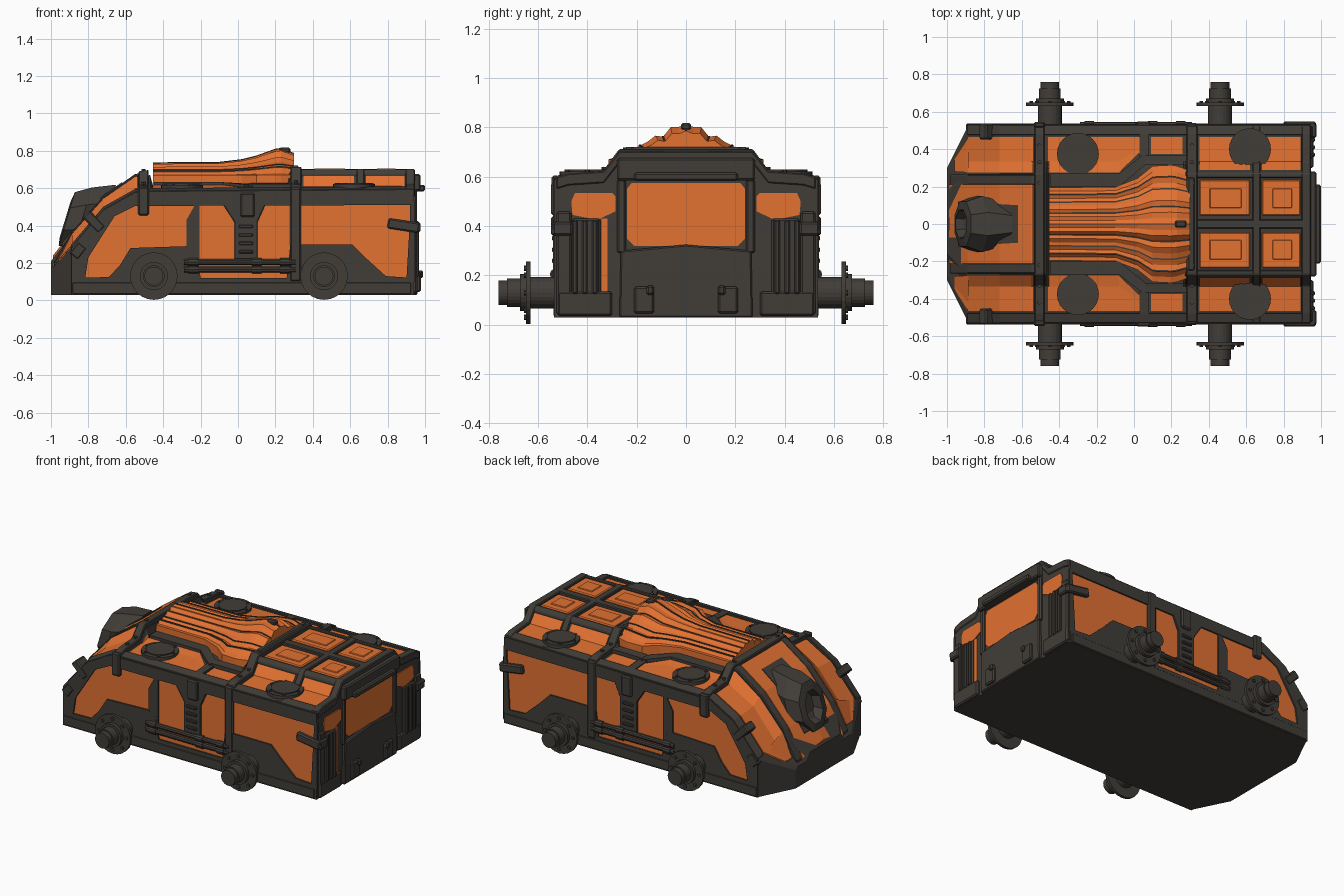
import bpy, bmesh, math
from mathutils import Vector, Matrix

cube = bpy.data.objects.get("Cube")
if cube:
    bpy.data.objects.remove(cube, do_unlink=True)


def material(name, rgb):
    m = bpy.data.materials.new(name)
    m.use_nodes = True
    m.diffuse_color = (*rgb, 1)
    m.node_tree.nodes["Principled BSDF"].inputs["Base Color"].default_value = (*rgb, 1)
    return m


ORANGE = material("orange paint", (0.76, 0.165, 0.031))
DARK = material("dark metal", (0.053, 0.047, 0.04))


def finish(name, bm, mat, bevel=0):
    bmesh.ops.recalc_face_normals(bm, faces=bm.faces)
    me = bpy.data.meshes.new(name)
    bm.to_mesh(me)
    bm.free()
    me.materials.append(mat)
    ob = bpy.data.objects.new(name, me)
    bpy.context.collection.objects.link(ob)
    if bevel:
        mod = ob.modifiers.new("Bevel", "BEVEL")
        mod.width, mod.segments, mod.limit_method = bevel, 1, "ANGLE"
    return ob


def loft(name, rings, mat, bevel=0):
    bm = bmesh.new()
    rows = [[bm.verts.new(p) for p in r] for r in rings]
    n = len(rows[0])
    for a, b in zip(rows, rows[1:]):
        for i in range(n):
            bm.faces.new((a[i], a[(i + 1) % n], b[(i + 1) % n], b[i]))
    bm.faces.new(rows[0])
    bm.faces.new(rows[-1])
    return finish(name, bm, mat, bevel)


def plate(name, pts, axis, at, thick, mat, bevel=0):
    """Outline in (x,z) for axis y, or (y,z) for axis x, extruded along the axis."""
    place = (lambda p, d: (p[0], d, p[1])) if axis == "y" else (lambda p, d: (d, p[0], p[1]))
    return loft(name, [[place(p, d) for p in pts] for d in (at, at + thick)], mat, bevel)


def box(name, loc, size, mat=DARK, tilt=0, bevel=0.008):
    bm = bmesh.new()
    bmesh.ops.create_cube(bm, size=1)
    bmesh.ops.scale(bm, vec=size, verts=bm.verts)
    bmesh.ops.transform(bm, matrix=Matrix.Translation(loc) @ Matrix.Rotation(tilt, 4, "Y"), verts=bm.verts)
    return finish(name, bm, mat, bevel)


def cyl(name, loc, r, depth, axis="Z", mat=DARK, sides=24):
    bm = bmesh.new()
    bmesh.ops.create_cone(bm, cap_ends=True, segments=sides, radius1=r, radius2=r, depth=depth)
    turn = {"Z": (0, 0, 1), "Y": (0, 1, 0), "X": (1, 0, 0)}[axis]
    rot = Vector((0, 0, 1)).rotation_difference(Vector(turn)).to_matrix().to_4x4()
    bmesh.ops.transform(bm, matrix=Matrix.Translation(loc) @ rot, verts=bm.verts)
    return finish(name, bm, mat)


# Hull stations: x, half width, shoulder height, centre height (the middle deck is sunk under the hood)
STATIONS = [(-1, .3, .15, .21), (-.89, .52, .27, .35), (-.72, .52, .47, .54), (-.55, .52, .565, .66),
            (-.47, .52, .57, .67), (-.455, .52, .57, .61), (.265, .52, .575, .61), (.275, .52, .575, .685),
            (.94, .52, .58, .685)]


def section(x):
    x = max(-1, min(.94, x))
    for a, b in zip(STATIONS, STATIONS[1:]):
        if x <= b[0]:
            t = (x - a[0]) / (b[0] - a[0])
            w, zs, zc = (a[i] + (b[i] - a[i]) * t for i in (1, 2, 3))
            return [(0, zc), (.52 * w, zc), (.64 * w, zs + .025 * w / .52), (.92 * w, zs + .015), (w, zs)]


def height(x, y):
    s = section(x)
    y = min(abs(y), s[-1][0])
    for a, b in zip(s, s[1:]):
        if y <= b[0] + 1e-6:
            return a[1] + (b[1] - a[1]) * (y - a[0]) / (b[0] - a[0])


def conform(name, x0, x1, start, end, up, mat, bevel=0):
    """Strip that follows the hull top; start and end are y ranges at x0 and x1."""
    xs = [x0] + [s[0] for s in STATIONS if x0 < s[0] < x1] + [x1]
    breaks = [k * v for v in (0, .27, .333, .478) for k in (-1, 1)]
    ys = sorted({start[0], start[1], *[b for b in breaks if start[0] < b < start[1]]})
    rings = []
    for x in xs:
        t = (x - x0) / (x1 - x0)
        row = []
        for y in ys:
            f = (y - start[0]) / (start[1] - start[0])
            lo, hi = (start[i] + (end[i] - start[i]) * t for i in (0, 1))
            row.append((x, lo + (hi - lo) * f))
        rings.append([(x, y, height(x, y) + up) for x, y in row]
                     + [(x, y, height(x, y) - .03) for x, y in reversed(row)])
    return loft(name, rings, mat, bevel)


# Hull
hull = []
for st in STATIONS:
    half = section(st[0])
    right = half + [(st[1], .03)]
    ring = right + [(-y, z) for y, z in reversed(right[1:])]
    hull.append([(st[0], y, z) for y, z in ring])
loft("hull", hull, DARK)

# Centre nose panel and roof straps
conform("nose_centre_panel", -.99, -.54, (-.21, .21), (-.21, .21), .016, ORANGE)
for x, hw, up in ((-.505, .027, .028), (.31, .03, .028), (.655, .022, .018), (.92, .025, .018)):
    conform("roof_strap", x - hw, x + hw, (-.525, .525), (-.525, .525), up, DARK, .005)
conform("rear_centre_rail", .33, .93, (-.025, .025), (-.025, .025), .018, DARK, .005)

for s in (-1, 1):
    def strip(name, x0, x1, a, b, up, mat, bevel=0):
        conform(name, x0, x1, sorted(s * v for v in a), sorted(s * v for v in b), up, mat, bevel)

    # Roof rails
    strip("nose_rail", -.985, -.48, (.21, .265), (.21, .265), .016, DARK, .005)
    strip("hood_rail", -.45, -.08, (.2, .27), (.2, .27), .022, DARK)
    strip("flare_rail", -.08, .06, (.2, .27), (.315, .38), .022, DARK)
    strip("middle_rail", .06, .28, (.315, .365), (.315, .365), .025, DARK)
    strip("rear_rail", .31, .93, (.245, .285), (.245, .285), .015, DARK, .005)
    strip("flare_brace", .03, .08, (.36, .5), (.36, .5), .015, DARK)
    strip("edge_rail", -.89, .94, (.475, .53), (.475, .53), .015, DARK, .006)
    # Roof panels
    strip("nose_side_panel", -.96, -.885, (.28, .35), (.275, .465), .008, ORANGE)
    strip("nose_side_panel", -.885, -.54, (.275, .465), (.275, .465), .008, ORANGE)
    strip("shoulder_panel", -.46, -.08, (.275, .465), (.275, .465), .008, ORANGE)
    strip("shoulder_panel", -.08, .03, (.275, .465), (.38, .465), .008, ORANGE)
    strip("small_shoulder_panel", .09, .26, (.375, .465), (.375, .465), .008, ORANGE)
    for x0, x1 in ((.35, .62), (.685, .89)):
        strip("rear_shoulder_panel", x0, x1, (.29, .465), (.29, .465), .008, ORANGE)
        strip("deck_panel", x0, x1, (.045, .235), (.045, .235), .014, ORANGE, .006)
        strip("deck_inset", x0 + .055, x1 - .045, (.085, .19), (.085, .19), .019, ORANGE, .004)

    # Round hatches with bolts
    for x, y in ((-.3, .375), (.62, .4)):
        z = height(x, y) + .004
        cyl("round_hatch", (x, s * y, z), .112, .04)
        cyl("hatch_cap", (x, s * y, z + .022), .085, .01)
        for k in range(6):
            a = k * math.pi / 3
            cyl("hatch_bolt", (x + .095 * math.cos(a), s * y + .095 * math.sin(a), z + .022), .01, .01, sides=6)

    # Side panel under raised frames
    side = s * .52
    plate("side_panel", [(-.88, .1), (-.88, .2), (-.68, .46), (-.55, .53), (.92, .53), (.92, .1)],
          "y", side, s * .004, ORANGE)
    plate("upper_frame", [(-.89, .1), (-.89, .28), (-.72, .48), (-.55, .575), (.94, .59), (.94, .51),
                          (-.55, .505), (-.66, .45), (-.8, .23), (-.82, .1)], "y", side, s * .014, DARK)
    plate("lower_frame", [(-.89, .03), (-.89, .12), (-.69, .125), (-.63, .19), (-.575, .28), (-.27, .29),
                          (-.22, .26), (-.2, .12), (.26, .12), (.28, .3), (.61, .3), (.68, .23), (.79, .13),
                          (.94, .12), (.94, .03)], "y", side, s * .014, DARK)
    plate("rear_post", [(.9, .1), (.925, .53), (.945, .53), (.945, .1)], "y", side, s * .014, DARK)
    box("lower_sill", (.02, s * .522, .065), (1.82, .03, .07))
    plate("front_pillar", [(-.275, .27), (-.275, .43), (-.225, .52), (-.205, .52), (-.205, .2), (-.24, .2)],
          "y", side, s * .012, DARK)
    box("middle_pillar", (.308, s * .522, .35), (.06, .035, .5))
    box("strap_clamp", (-.505, s * .53, .53), (.06, .03, .15))
    plate("ladder_bracket", [(-.085, .52), (.15, .52), (.105, .42), (.105, .22), (-.02, .22),
                             (-.02, .42)], "y", side, s * .014, DARK, .004)
    for z in (.26, .305, .35, .395):
        box("ladder_rung", (.042, s * .535, z), (.075, .018, .018), bevel=.004)
    box("ladder_clamp", (.05, s * .533, .51), (.075, .03, .13))

    # Side pipes
    for z in (.165, .205):
        cyl("side_pipe", (.01, s * .53, z), .016, .6, "X", sides=10)
        for x in (-.24, .1, .25):
            cyl("pipe_collar", (x, s * .53, z), .022, .05, "X", sides=10)

    # Corner clamps
    box("nose_clamp", (-.855, s * .5, .265), (.08, .075, .06), tilt=-.9)
    box("nose_clamp", (-.77, s * .495, .42), (.12, .085, .055), tilt=.8)
    box("rear_clamp", (.885, s * .525, .4), (.17, .045, .055), tilt=.15)
    box("clamp_end", (.955, s * .5, .39), (.04, .08, .055))

    # Axle hubs
    for x in (-.45, .46):
        for y, r, d in ((.58, .064, .12), (.64, .127, .018), (.657, .075, .03), (.69, .058, .07),
                        (.735, .05, .05), (.757, .025, .006)):
            cyl("axle_hub", (x, s * y, .13), r, d, "Y")
        for k in range(8):
            a = k * math.pi / 4
            cyl("hub_bolt", (x + .1 * math.cos(a), s * .65, .13 + .1 * math.sin(a)), .011, .014, "Y", sides=6)

    # Rear side panels, vents and hooks
    plate("rear_side_panel", [(s * y, z) for y, z in ((.285, .52), (.3, .535), (.45, .535), (.465, .5),
                              (.46, .445), (.36, .425), (.285, .46))], "x", .94, .006, ORANGE)
    box("vent_housing", (.94, s * .405, .275), (.03, .115, .31))
    box("rear_corner_post", (.94, s * .495, .25), (.035, .06, .42))
    for y in (.37, .41, .45):
        box("vent_slat", (.955, s * y, .275), (.025, .022, .3), bevel=.006)
    box("rear_foot", (.945, s * .41, .085), (.03, .22, .1))
    box("window_post", (.945, s * .262, .44), (.025, .036, .3))
    box("tow_hook", (.965, s * .17, .1), (.025, .08, .11))
    box("tow_hook_lip", (.975, s * .145, .14), (.03, .03, .04))

# Painted strip beside the right rear vent
box("rear_vent_strip", (.942, -.331, .28), (.008, .024, .3), ORANGE, bevel=0)

# Rear window, lower plate and top bar
plate("rear_window", [(-.24, .35), (-.21, .32), (.21, .32), (.24, .35), (.24, .55), (.22, .575),
                      (-.22, .575), (-.24, .55)], "x", .94, .006, ORANGE)
plate("rear_lower_plate", [(-.27, .03), (-.265, .3), (0, .325), (.265, .3), (.27, .03)],
      "x", .93, .03, DARK, .006)
box("rear_lintel", (.95, 0, .63), (.05, .56, .09))
box("rear_vent_bar", (.975, 0, .6), (.05, .42, .035))


# Nose pod, an eight-sided housing with a deep bore
def pod_ring(cx, cz, hy, hv):
    ring = []
    for k in range(8):
        a = (k + .5) * math.pi / 4
        v = hv * math.sin(a) / .924
        ring.append((cx + .29 * v, hy * math.cos(a) / .924, cz + .96 * v))
    return ring


conform("pod_base", -.94, -.62, (-.12, .12), (-.1, .1), .022, DARK)
loft("nose_pod", [pod_ring(-.87, .43, .06, .08), pod_ring(-.925, .43, .075, .1),
                  pod_ring(-.915, .435, .12, .15), pod_ring(-.83, .445, .15, .165),
                  pod_ring(-.7, .46, .11, .165)], DARK)

# Fluted hood: stepped ridges that flare and rise towards the rear, with dark seams
STEPS = [0, 0, .08, .28, .32, .42, .6, .64, .68, .85, 1]
flutes, seams = [], {k: [] for k in (-8, -6, -3, 0, 3, 6, 8)}
for x, w, z in ((-.455, .195, .735), (-.1, .198, .738), (.02, .245, .752), (.1, .31, .772),
                (.2, .315, .808), (.23, .31, .812), (.3, .285, .785)):
    top = []
    for k in range(-10, 11):
        drop = (z - .67) * STEPS[abs(k)]
        top.append((x, k / 10 * w, z - drop - (.01 if k % 2 else 0)))
    flutes.append(top + [(x, w, .6), (x, -w, .6)])
    for k, rings in seams.items():
        y, h = top[k + 10][1:]
        rings.append([(x, y - .004, h + .003), (x, y + .004, h + .003),
                      (x, y + .004, h - .02), (x, y - .004, h - .02)])
loft("fluted_hood", flutes, ORANGE)
for rings in seams.values():
    loft("hood_seam", rings, DARK)
box("hood_stop", (.305, 0, .69), (.04, .5, .06))
box("hood_latch", (.25, 0, .803), (.06, .04, .03))

# Strap bolts
for x in (-.505, .31):
    for y in (-.42, -.33, -.22, .22, .33, .42):
        cyl("strap_bolt", (x, y, height(x, y) + .03), .012, .012, sides=6)
